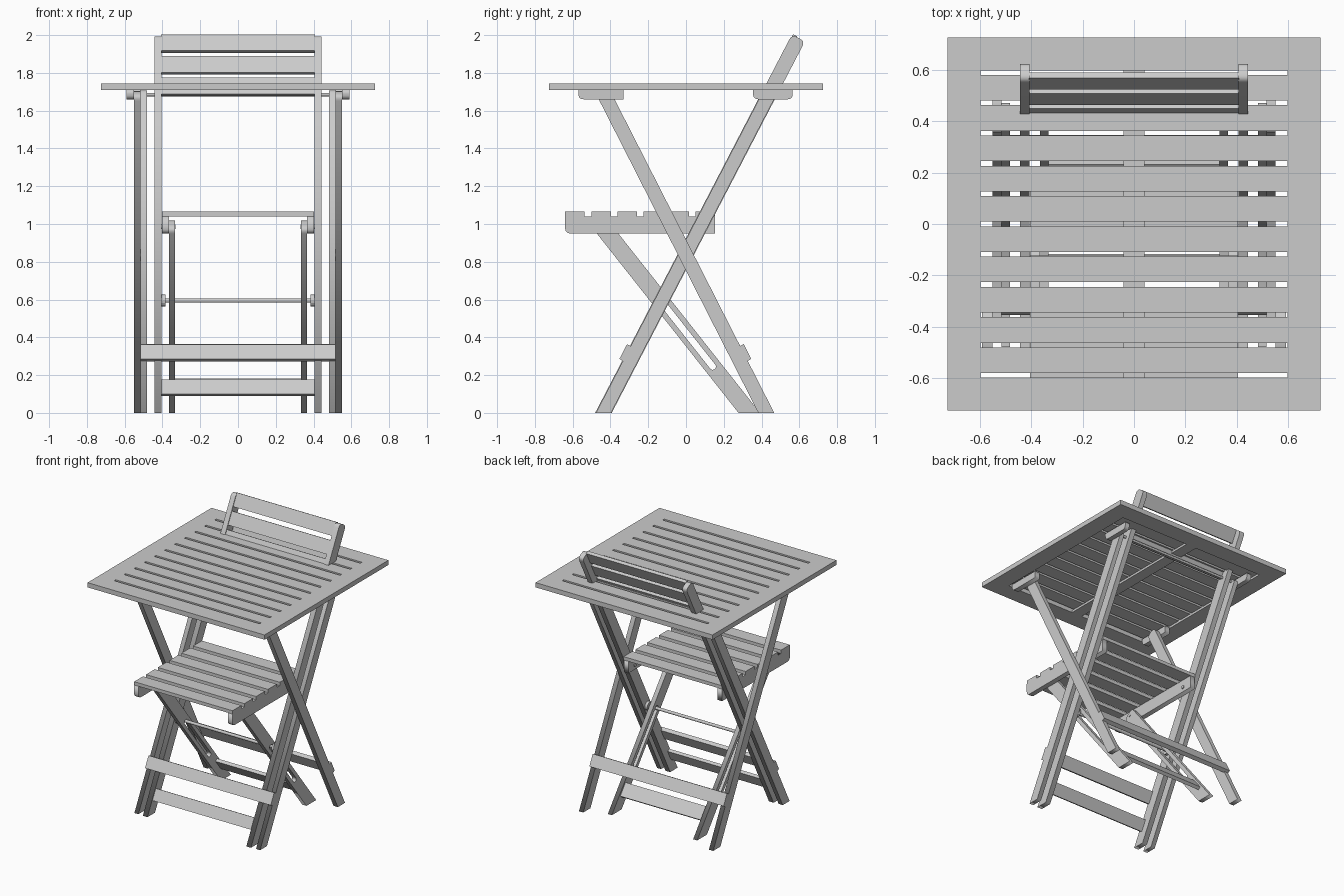
import bpy, math
from mathutils import Vector, Matrix

if "Cube" in bpy.data.objects:
    bpy.data.objects.remove(bpy.data.objects["Cube"])


def add_mesh(name, mesh):
    ob = bpy.data.objects.new(name, mesh)
    bpy.context.collection.objects.link(ob)
    return ob


def box(name, center, size, tilt=0.0):
    """Box, optionally rotated about x."""
    bpy.ops.mesh.primitive_cube_add(size=1, location=center, rotation=(tilt, 0, 0))
    ob = bpy.context.object
    ob.name, ob.scale = name, size
    return ob


def rod(name, x0, x1, y, z, r):
    bpy.ops.mesh.primitive_cylinder_add(vertices=16, radius=r, depth=abs(x1 - x0),
                                        location=((x0 + x1) / 2, y, z),
                                        rotation=(0, math.pi / 2, 0))
    bpy.context.object.name = name


def rounded(corners):
    """Corners (y, z, radius) -> points with small arcs."""
    out, n = [], len(corners)
    for i, (y, z, r) in enumerate(corners):
        p = Vector((y, z))
        if r == 0:
            out.append(p)
            continue
        a = p + (Vector(corners[i - 1][:2]) - p).normalized() * r
        b = p + (Vector(corners[(i + 1) % n][:2]) - p).normalized() * r
        for k in range(6):
            t = k / 5
            out.append(a * (1 - t) ** 2 + p * 2 * t * (1 - t) + b * t * t)
    return out


def prism_pair(name, loops, x0, x1):
    """Extrude y-z outlines (extra loops are holes) on both sides."""
    cu = bpy.data.curves.new(name, 'CURVE')
    cu.dimensions, cu.fill_mode, cu.extrude = '2D', 'BOTH', (x1 - x0) / 2
    for pts in loops:
        sp = cu.splines.new('POLY')
        sp.points.add(len(pts) - 1)
        for q, p in zip(sp.points, pts):
            q.co = (p[0], p[1], 0, 1)
        sp.use_cyclic_u = True
    tmp = bpy.data.objects.new(name, cu)
    bpy.context.collection.objects.link(tmp)
    bpy.context.view_layer.update()
    mesh = bpy.data.meshes.new_from_object(tmp)
    bpy.data.objects.remove(tmp)
    for side, tag in ((-1, "left"), (1, "right")):
        ob = add_mesh(f"{name}_{tag}", mesh.copy())
        ob.matrix_world = (Matrix.Translation((side * (x0 + x1) / 2, 0, 0))
                           @ Matrix.Rotation(math.pi / 2, 4, 'Z')
                           @ Matrix.Rotation(math.pi / 2, 4, 'X'))


def leg_outline(y0, slope, h, ztop, r):
    """Leaning leg, cut flat at the floor, squared and rounded at the top."""
    d = Vector((slope, 1)).normalized()
    n = Vector((d.y, -d.x))
    w = h * d.y                      # half width across the leg
    top = Vector((y0 + slope * ztop, ztop))
    a, b = top + n * w, top - n * w
    return rounded([(y0 - h, 0, 0), (y0 + h, 0, 0), (a.x, a.y, r), (b.x, b.y, r)])


def tilted_bar(name, half_x, y0, slope, z, length, thick, off=0.0):
    """Board lying in the plane of a leg pair, shifted off its centre line."""
    ang = math.atan(slope)
    y = y0 + slope * z + off * math.cos(ang)
    box(name, (0, y, z - off * math.sin(ang)), (2 * half_x, thick, length), -ang)


# Table top: frame, slats and centre batten
T0, T1, S = 1.71, 1.745, 0.725
IN = 0.597
for s, tag in ((-1, "front"), (1, "back")):
    box(f"top_frame_{tag}", (0, s * (S + IN) / 2, (T0 + T1) / 2), (2 * S, S - IN, T1 - T0))
for s, tag in ((-1, "left"), (1, "right")):
    box(f"top_frame_{tag}", (s * (S + IN) / 2, 0, (T0 + T1) / 2), (S - IN, 2 * IN, T1 - T0))
pitch = 0.1176
for i in range(10):
    box(f"top_slat_{i}", (0, (i - 4.5) * pitch, 1.7355), (2 * IN, pitch - 0.018, 0.019))
box("top_centre_batten", (0, 0, 1.718), (0.083, 2 * IN, 0.016))

# Cleats under the top
for name, y0, y1, x0, x1 in (("front_cleat", -0.57, -0.33, 0.55, 0.59),
                             ("back_cleat", 0.355, 0.565, 0.515, 0.55)):
    prism_pair(name, [rounded([(y0, 1.66, 0.03), (y1, 1.66, 0 if y0 < 0 else 0.03),
                               (y1, T0, 0), (y0, T0, 0)])], x0, x1)

# Table legs (crossing pairs)
A, B = (0.425, -0.509), (-0.437, 0.52)
D = (0.335, -0.79)
prism_pair("table_leg_to_front", [leg_outline(*A, 0.042, 1.695, 0.03)], 0.515, 0.55)
prism_pair("table_leg_to_back", [leg_outline(*B, 0.040, 1.70, 0.03)], 0.482, 0.515)
tilted_bar("table_front_stretcher", 0.515, *B, 0.298, 0.088, 0.03, -0.042)
tilted_bar("table_back_stretcher", 0.55, *A, 0.298, 0.088, 0.03, 0.044)
rod("table_pivot_rod", -0.55, 0.55, 0.44, 1.685, 0.009)

# Chair back legs with backrest slats
prism_pair("chair_back_leg", [leg_outline(*B, 0.044, 1.985, 0.03)], 0.405, 0.443)
for i, z in enumerate((1.945, 1.831, 1.717)):
    tilted_bar(f"backrest_slat_{i}", 0.407, *B, z, 0.098, 0.024, -0.022)
tilted_bar("chair_front_stretcher", 0.407, *B, 0.123, 0.085, 0.024, -0.022)

# Chair seat legs with a sliding slot
d = Vector((D[1], 1)).normalized()
n = Vector((d.y, -d.x))
lo, hi = (Vector((D[0] + D[1] * z, z)) for z in (0.245, 0.595))
slot = []
for c, start in ((hi, 0), (lo, math.pi)):
    for k in range(9):
        t = start + math.pi * k / 8
        slot.append(c + 0.017 * (n * math.cos(t) + d * math.sin(t)))
prism_pair("chair_seat_leg", [leg_outline(*D, 0.057, 1.0, 0.03), slot], 0.333, 0.366)
tilted_bar("chair_back_stretcher", 0.335, *D, 0.123, 0.10, 0.024, 0.02)

# Sliding rod with end washers, seat pivots
ry = B[0] + B[1] * 0.595
rod("slide_rod", -0.405, 0.405, ry, 0.595, 0.011)
for s in (-1, 1):
    rod("rod_washer", s * 0.385, s * 0.405, ry, 0.595, 0.032)
    rod("seat_pivot", s * 0.36, s * 0.43, B[0] + B[1] * 0.985, 0.985, 0.012)
    rod("seat_leg_pivot", s * 0.33, s * 0.40, D[0] + D[1] * 0.985, 0.985, 0.012)

# Seat: side rails and slats
prism_pair("seat_rail", [rounded([(-0.64, 0.95, 0.03), (0.153, 0.95, 0),
                                  (0.153, 1.04, 0), (-0.64, 1.04, 0)])], 0.366, 0.403)
for i in range(6):
    box(f"seat_slat_{i}", (0, -0.588 + i * 0.1382, 1.0525), (0.806, 0.103, 0.025))
